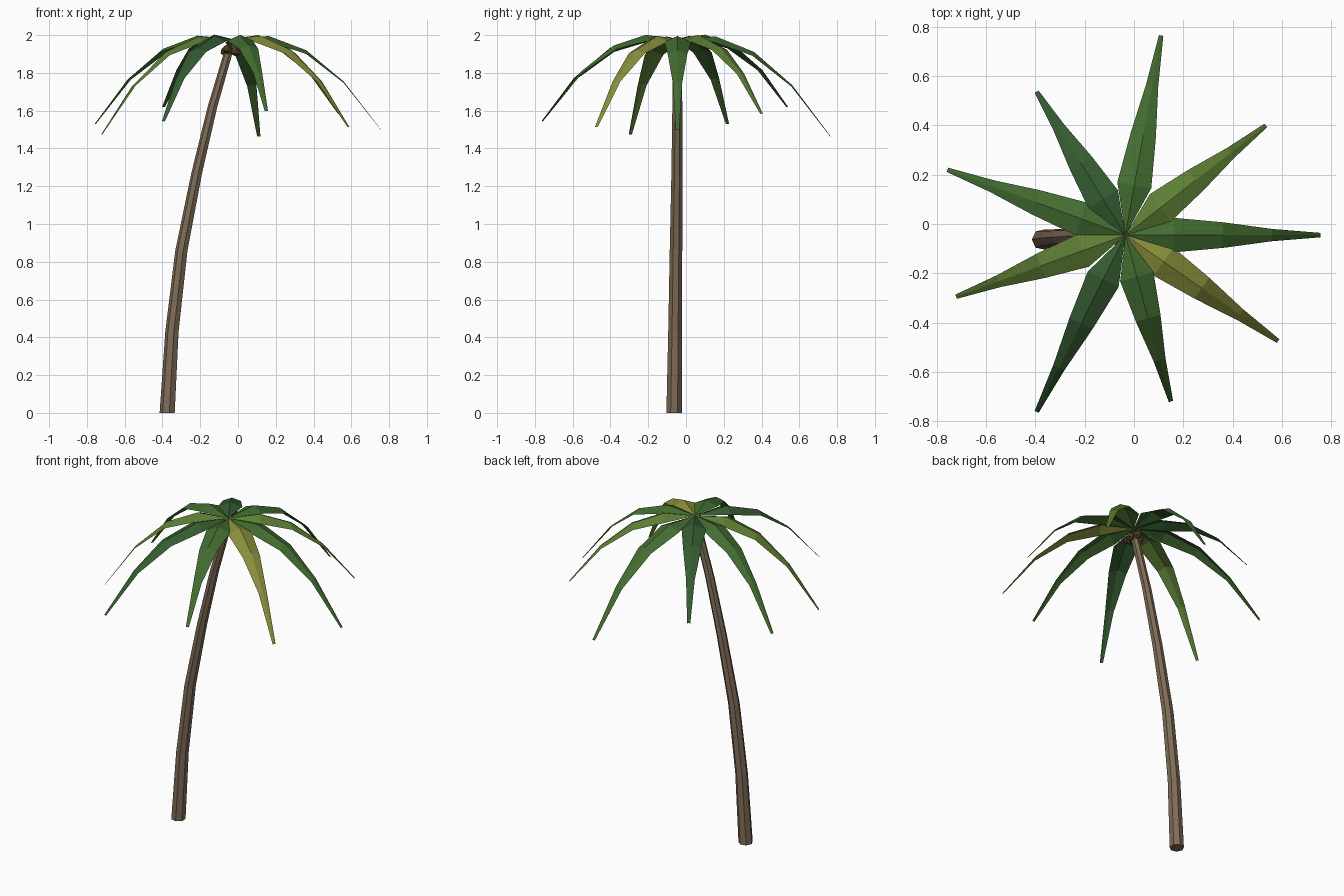
import bpy, bmesh
from math import cos, sin, pi, hypot
from mathutils import Vector

if "Cube" in bpy.data.objects:
    bpy.data.objects.remove(bpy.data.objects["Cube"])

HUB = Vector((-0.035, -0.045, 1.98))


def material(name, rgb):
    m = bpy.data.materials.new(name)
    m.diffuse_color = (*rgb, 1)
    m.use_nodes = True
    m.node_tree.nodes["Principled BSDF"].inputs["Base Color"].default_value = m.diffuse_color
    return m


def finish(bm, name, mat):
    mesh = bpy.data.meshes.new(name)
    bm.to_mesh(mesh)
    bm.free()
    mesh.materials.append(mat)
    obj = bpy.data.objects.new(name, mesh)
    bpy.context.collection.objects.link(obj)
    return obj


bark = material("bark", (0.21, 0.15, 0.095))
nut = material("nut_brown", (0.12, 0.07, 0.025))
green = material("green", (0.055, 0.15, 0.03))
deep = material("deep_green", (0.035, 0.105, 0.03))
light = material("light_green", (0.11, 0.21, 0.035))
olive = material("olive", (0.25, 0.27, 0.045))

# Trunk: seven-sided rings swept along a leaning curve (x, y, z, radius)
path = [(-0.373, -0.063, 0, 0.042), (-0.348, -0.058, 0.43, 0.037),
        (-0.298, -0.053, 0.86, 0.034), (-0.217, -0.048, 1.27, 0.030),
        (-0.134, -0.046, 1.62, 0.027), (-0.038, -0.045, 1.95, 0.024)]
SIDES = 7
bm = bmesh.new()
rings = [[bm.verts.new((x + r * cos(2 * pi * i / SIDES + 0.45),
                        y + r * sin(2 * pi * i / SIDES + 0.45), z))
          for i in range(SIDES)] for x, y, z, r in path]
for a, b in zip(rings, rings[1:]):
    for i in range(SIDES):
        j = (i + 1) % SIDES
        bm.faces.new((a[i], a[j], b[j], b[i]))
bm.faces.new(rings[0][::-1])
bm.faces.new(rings[-1])
finish(bm, "trunk", bark)


# Fronds: folded blades arching from the hub to a drooping tip
def frond(name, tip, mat):
    dx, dy = tip[0] - HUB.x, tip[1] - HUB.y
    length = hypot(dx, dy)
    side = Vector((-dy / length, dx / length, 0))
    rise = 0.24
    fall = rise + HUB.z - tip[2]
    bm = bmesh.new()
    hub = bm.verts.new(HUB)
    rows = []
    for t, half, fold in ((0.25, 0.07, 0.03), (0.5, 0.052, 0.02),
                          (0.75, 0.025, 0.008), (1, 0.009, 0.002)):
        c = HUB + Vector((dx * t, dy * t, rise * t - fall * t * t))
        low = Vector((0, 0, -fold))
        rows.append([bm.verts.new(p) for p in
                     (c - side * half + low, c, c + side * half + low)])
    for k in (0, 1):
        bm.faces.new((hub, rows[0][k], rows[0][k + 1]))
        for a, b in zip(rows, rows[1:]):
            bm.faces.new((a[k], b[k], b[k + 1], a[k + 1]))
    finish(bm, name, mat)


tips = [(0.11, 0.765, 1.465, green), (0.535, 0.40, 1.585, light),
        (0.757, -0.045, 1.50, green), (0.585, -0.475, 1.515, olive),
        (0.15, -0.72, 1.60, green), (-0.395, -0.762, 1.545, deep),
        (-0.722, -0.295, 1.475, light), (-0.757, 0.22, 1.53, green),
        (-0.395, 0.537, 1.62, deep)]
for n, (x, y, z, mat) in enumerate(tips, 1):
    frond(f"frond_{n}", (x, y, z), mat)

# Coconuts: faceted balls clustered round the trunk top
for n in range(5):
    a = 2 * pi * n / 5 + 0.3
    bm = bmesh.new()
    bmesh.ops.create_icosphere(bm, subdivisions=1, radius=0.027)
    bmesh.ops.translate(bm, verts=bm.verts, vec=(
        HUB.x + 0.035 * cos(a), HUB.y + 0.035 * sin(a), 1.915 + 0.012 * (n % 2)))
    finish(bm, f"coconut_{n + 1}", nut)
